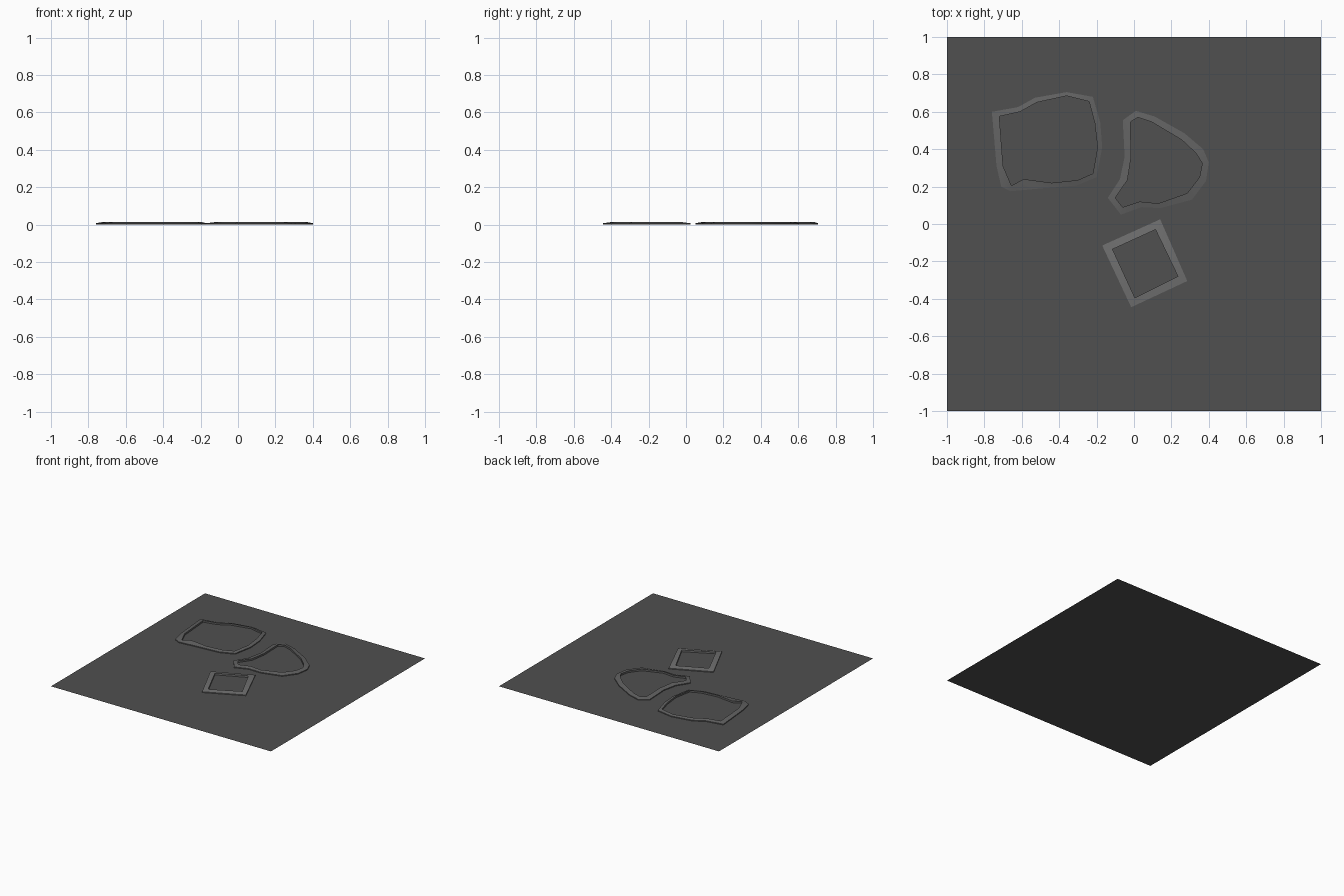
import bpy, bmesh
from math import radians

if "Cube" in bpy.data.objects:
    bpy.data.objects.remove(bpy.data.objects["Cube"])


def material(name, v):
    m = bpy.data.materials.new(name)
    m.diffuse_color = (v, v, v, 1)
    m.use_nodes = True
    m.node_tree.nodes["Principled BSDF"].inputs["Base Color"].default_value = m.diffuse_color
    return m


def make_object(name, bm, mat):
    bmesh.ops.recalc_face_normals(bm, faces=bm.faces)
    me = bpy.data.meshes.new(name)
    bm.to_mesh(me)
    bm.free()
    me.materials.append(mat)
    ob = bpy.data.objects.new(name, me)
    bpy.context.collection.objects.link(ob)
    return ob


def raised_border(name, outer, inner, mat):
    """Low kerb: gently sloped top rising inward, upright inner wall."""
    bm = bmesh.new()
    loops = [[bm.verts.new((x, y, z)) for x, y in pts]
             for pts, z in ((outer, 0.0), (outer, 0.007), (inner, 0.014), (inner, 0.0))]
    n = len(outer)
    for a, b in zip(loops, loops[1:]):
        for i in range(n):
            j = (i + 1) % n
            bm.faces.new((a[i], a[j], b[j], b[i]))
    bmesh.ops.recalc_face_normals(bm, faces=bm.faces)
    ob = make_object(name, bm, mat)
    bpy.ops.object.select_all(action='DESELECT')
    ob.select_set(True)
    bpy.context.view_layer.objects.active = ob
    bpy.ops.object.shade_smooth_by_angle(angle=radians(40))


dark = material("dark_ground", 0.08)
kerb = material("kerb_grey", 0.12)
light = material("light_kerb_grey", 0.16)

# Flat square ground sheet
bm = bmesh.new()
bm.faces.new([bm.verts.new((x, y, 0)) for x, y in ((-1, -1), (1, -1), (1, 1), (-1, 1))])
ground = make_object("ground_sheet", bm, dark)
if ground.data.polygons[0].normal.z < 0:
    ground.data.flip_normals()

# Large irregular four-sided border
raised_border(
    "large_border",
    [(-.76, .60), (-.62, .625), (-.53, .675), (-.36, .705), (-.22, .68), (-.18, .54), (-.17, .41),
     (-.20, .25), (-.31, .205), (-.50, .19), (-.66, .175), (-.71, .20), (-.735, .31)],
    [(-.72, .575), (-.61, .60), (-.52, .65), (-.36, .685), (-.24, .655), (-.21, .54), (-.195, .41),
     (-.22, .27), (-.30, .235), (-.44, .22), (-.59, .24), (-.655, .205), (-.70, .31)], kerb)

# Rounded fan-shaped border
raised_border(
    "fan_border",
    [(.01, .605), (.11, .575), (.27, .485), (.37, .40), (.40, .33), (.385, .23), (.31, .13),
     (.14, .085), (.04, .09), (-.07, .05), (-.14, .14), (-.075, .24), (-.05, .36), (-.06, .555)],
    [(.02, .57), (.095, .545), (.255, .45), (.33, .38), (.365, .325), (.35, .25), (.285, .165),
     (.13, .11), (.03, .12), (-.06, .09), (-.10, .14), (-.035, .235), (-.015, .36), (-.02, .545)], kerb)

# Tilted square border
raised_border(
    "square_border",
    [(.14, .025), (.285, -.305), (-.015, -.445), (-.17, -.115)],
    [(.115, -.03), (.235, -.28), (.005, -.395), (-.115, -.135)], light)
